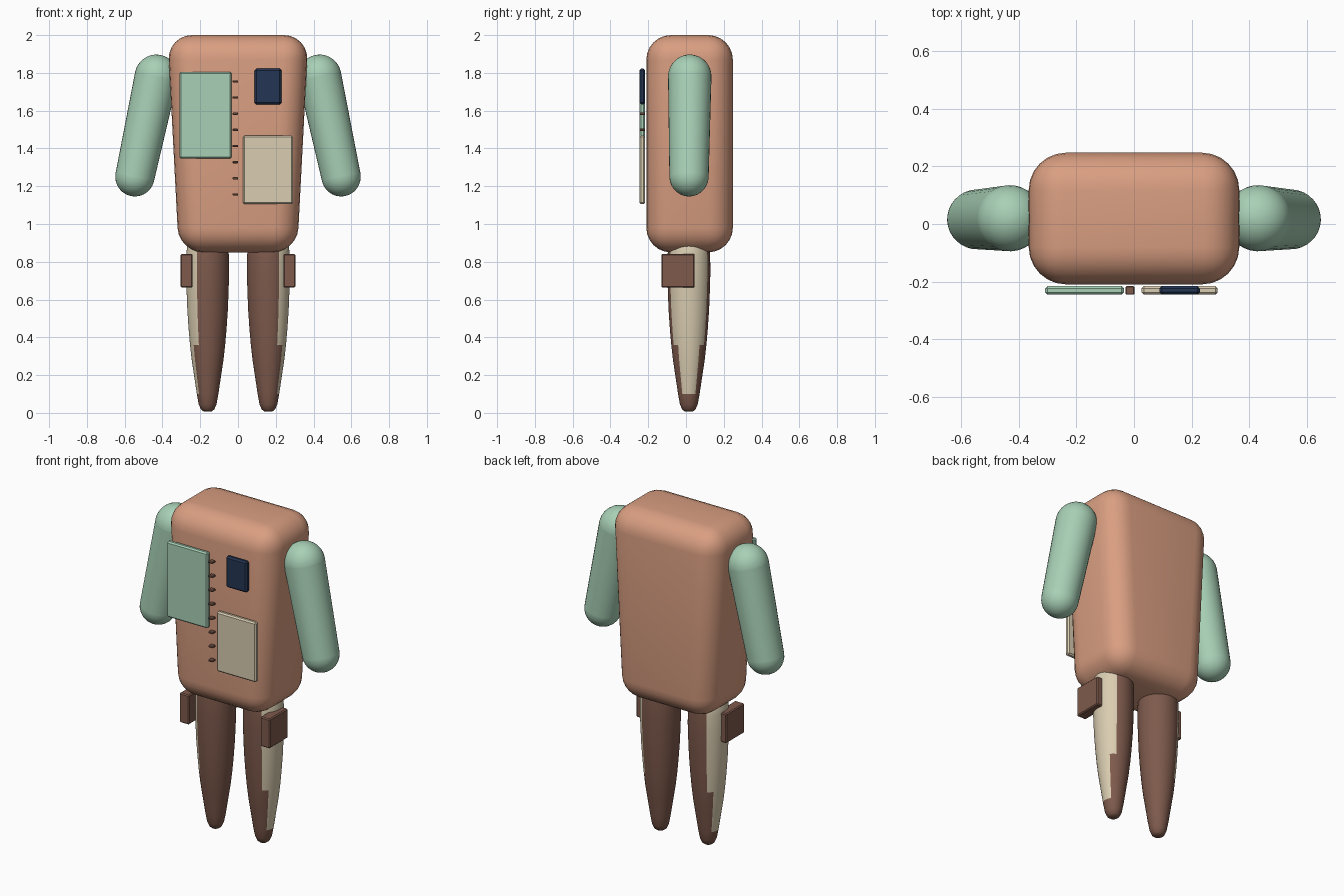
import bpy, bmesh, math
from mathutils import Vector

if "Cube" in bpy.data.objects:
    bpy.data.objects.remove(bpy.data.objects["Cube"])


def mat(name, r, g, b):
    m = bpy.data.materials.new(name)
    lin = [((c / 255 + 0.055) / 1.055) ** 2.4 for c in (r, g, b)]
    m.diffuse_color = (*lin, 1)
    m.use_nodes = True
    m.node_tree.nodes["Principled BSDF"].inputs["Base Color"].default_value = m.diffuse_color
    return m


CLAY = mat("clay", 217, 158, 129)
MINT = mat("mint", 168, 208, 182)
BROWN = mat("brown", 126, 90, 76)
CREAM = mat("cream", 218, 205, 177)
NAVY = mat("navy", 36, 54, 84)


def finish(bm, name, *mats, smooth=True):
    bmesh.ops.recalc_face_normals(bm, faces=bm.faces)
    me = bpy.data.meshes.new(name)
    bm.to_mesh(me)
    bm.free()
    for m in mats:
        me.materials.append(m)
    ob = bpy.data.objects.new(name, me)
    bpy.context.collection.objects.link(ob)
    if smooth:
        bpy.ops.object.select_all(action='DESELECT')
        ob.select_set(True)
        bpy.context.view_layer.objects.active = ob
        bpy.ops.object.shade_smooth_by_angle(angle=math.radians(40))
    return ob


def box(name, m, x, y, z, bevel, segments=1, foot=1.0, smooth=False):
    """Bevelled box from ranges; foot scales the width of the bottom."""
    bm = bmesh.new()
    bmesh.ops.create_cube(bm, size=1)
    for v in bm.verts:
        k = foot if v.co.z < 0 else 1
        v.co = Vector([(a + b) / 2 + c * (b - a) * s
                       for (a, b), c, s in zip((x, y, z), v.co, (k, 1, 1))])
    bmesh.ops.bevel(bm, geom=bm.edges[:], offset=bevel, segments=segments,
                    profile=0.5, affect='EDGES')
    return finish(bm, name, m, smooth=smooth)


def lathe(profile, sides):
    """Closed solid of revolution about z from (radius, z) points."""
    bm = bmesh.new()
    rings = [[bm.verts.new((r * math.cos(2 * math.pi * i / sides),
                            r * math.sin(2 * math.pi * i / sides), z))
              for i in range(sides)] for r, z in profile]
    for a, b in zip(rings, rings[1:]):
        for i in range(sides):
            j = (i + 1) % sides
            bm.faces.new((a[i], a[j], b[j], b[i]))
    bm.faces.new(rings[0])
    bm.faces.new(rings[-1])
    return bm


# Torso, slightly narrower at the bottom
box("torso", CLAY, (-0.373, 0.373), (-0.21, 0.248), (0.85, 2.0),
    0.13, segments=6, foot=0.84, smooth=True)

# Leg outline: radius by height
LEG = [(0.022, 0.008), (0.035, 0.018), (0.047, 0.045), (0.057, 0.1),
       (0.066, 0.16), (0.075, 0.22), (0.084, 0.28), (0.093, 0.36),
       (0.100, 0.44), (0.107, 0.54), (0.111, 0.64), (0.114, 0.74),
       (0.113, 0.83), (0.108, 0.89), (0.09, 0.93)]

for side, word in ((-1, "left"), (1, "right")):
    # Tapered leg with a pale outer panel
    bm = lathe(LEG, 48)
    for f in bm.faces:
        c = f.calc_center_median()
        r = math.hypot(c.x, c.y)
        limit = 0.55 if c.z > 0.36 else 0.78
        f.material_index = int(c.z > 0.1 and r > 0.01 and side * c.x > limit * r)
    bmesh.ops.translate(bm, verts=bm.verts, vec=(0.161 * side, 0.015, 0))
    finish(bm, word + "_leg", BROWN, CREAM)

    # Capsule arm, hanging outward
    top, low = Vector((0.432, 0.02, 1.782)), Vector((0.546, 0.016, 1.25))
    axis = top - low
    rt, rl = 0.115, 0.104
    angles = [math.radians(a) for a in range(4, 91, 12)] + [math.pi / 2]
    prof = [(rl * math.sin(a), -rl * math.cos(a)) for a in angles]
    prof += [(rt * math.sin(a), axis.length + rt * math.cos(a))
             for a in reversed(angles)]
    bm = lathe(prof, 32)
    turn = axis.to_track_quat('Z', 'Y')
    for v in bm.verts:
        v.co = low + turn @ v.co
        v.co.x *= side
    finish(bm, word + "_arm", MINT)

    # Hip pouch
    xs = sorted((0.24 * side, 0.304 * side))
    box(word + "_hip_pouch", BROWN, xs, (-0.13, 0.046), (0.663, 0.842), 0.006)

# Chest plates floating in front of the torso
DEPTH = (-0.246, -0.216)
box("mint_chest_plate", MINT, (-0.309, -0.035), DEPTH, (1.346, 1.806), 0.008)
box("cream_belly_plate", CREAM, (0.026, 0.291), DEPTH, (1.105, 1.468), 0.008)
box("navy_badge", NAVY, (0.088, 0.23), DEPTH, (1.633, 1.822), 0.009)

# Column of small fasteners
for i in range(8):
    z = 1.755 - i * 0.0855
    box(f"fastener_{i + 1}", BROWN, (-0.029, 0.001), DEPTH,
        (z - 0.006, z + 0.006), 0.003)
